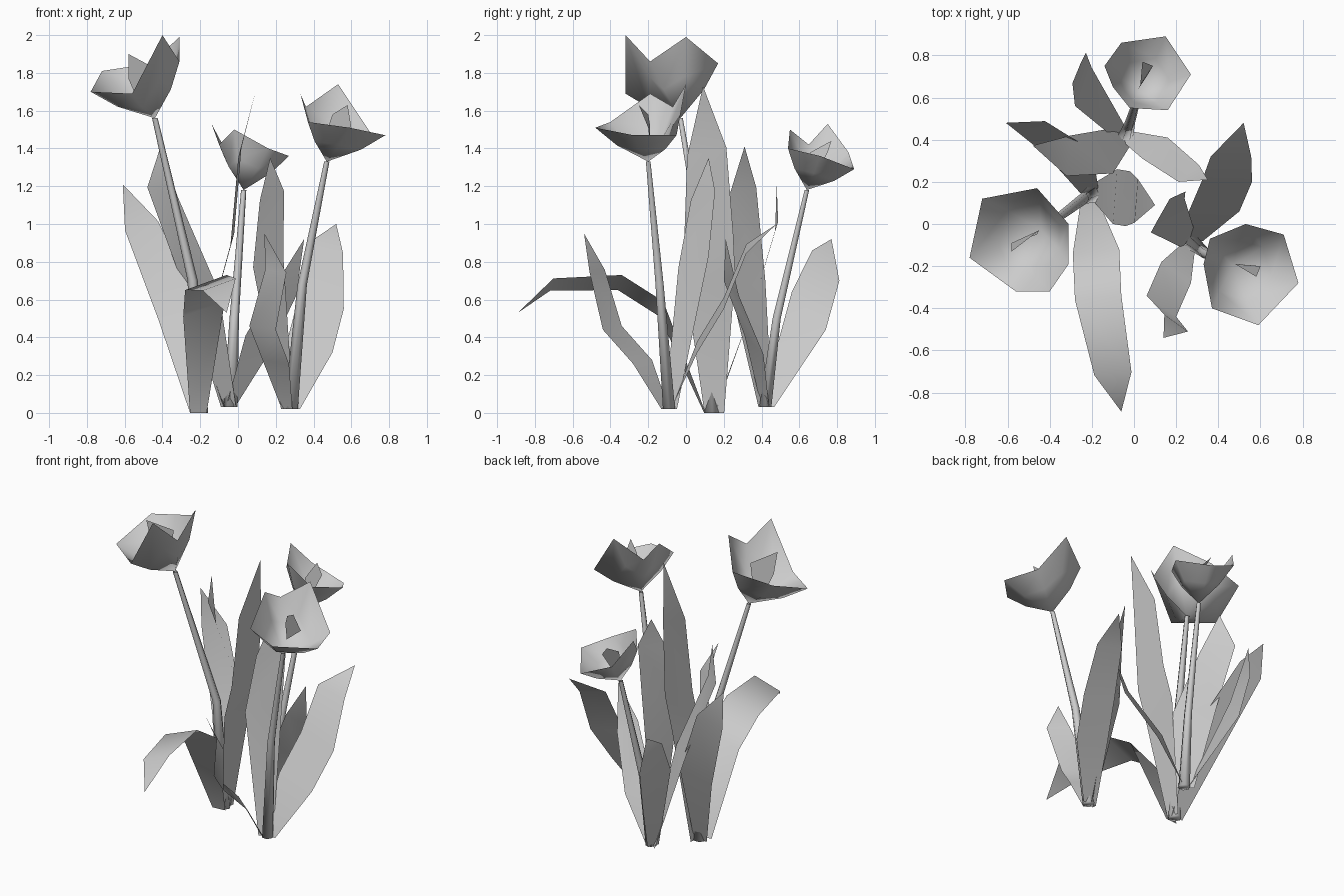
import bpy
import math
from mathutils import Vector

cube = bpy.data.objects.get("Cube")
if cube:
    bpy.data.objects.remove(cube, do_unlink=True)

grey = bpy.data.materials.new("plain_grey")
grey.use_nodes = True
grey.diffuse_color = (0.6, 0.6, 0.6, 1)
grey.node_tree.nodes["Principled BSDF"].inputs["Base Color"].default_value = grey.diffuse_color


def add_mesh(name, verts, faces, smooth=True):
    mesh = bpy.data.meshes.new(name)
    mesh.from_pydata([tuple(v) for v in verts], [], faces)
    mesh.materials.append(grey)
    mesh.polygons.foreach_set("use_smooth", [smooth] * len(faces))
    mesh.update()
    obj = bpy.data.objects.new(name, mesh)
    bpy.context.collection.objects.link(obj)
    return obj


def bridge(first, second, count):
    """Quads between two closed rings of vertices."""
    return [(first + i, first + (i + 1) % count,
             second + (i + 1) % count, second + i) for i in range(count)]


def stem(name, path, radii, sides=6):
    """Tapered bent tube with horizontal rings and a closed foot."""
    verts, faces = [], [tuple(reversed(range(sides)))]
    for centre, radius in zip(path, radii):
        for i in range(sides):
            angle = math.tau * i / sides
            offset = Vector((math.cos(angle), math.sin(angle), 0)) * radius
            verts.append(Vector(centre) + offset)
    for row in range(len(path) - 1):
        faces += bridge(row * sides, (row + 1) * sides, sides)
    return add_mesh(name, verts, faces)


def blossom(name, base, rim):
    """Open cup: a pole at the stem, a bulging middle ring and a jagged rim."""
    base = Vector(base)
    rim = [Vector(p) for p in rim]
    count = len(rim)
    axis = (sum(rim, Vector()) / count - base).normalized()
    middle = []
    for point in rim:
        spoke = point - base
        radial = spoke - axis * spoke.dot(axis)
        middle.append(base + spoke * 0.5 + radial * 0.1)
    verts = [base] + middle + rim
    faces = [(0, 1 + i, 1 + (i + 1) % count) for i in range(count)]
    faces += bridge(1 + count, 1, count)
    return add_mesh(name, verts, faces)


def leaf(name, root, path, across):
    """Strip that starts narrow, widens and closes to a point."""
    across = Vector(across)
    rows = [Vector(root)] + [Vector(p) for p in path]
    widths = [0.4] + [1.0] * (len(path) - 2) + [0.8]
    verts, faces = [], []
    for centre, width in zip(rows, widths):
        verts += [centre - across * width, centre + across * width]
    verts[0].z = verts[1].z = rows[0].z
    for i in range(0, len(verts) - 2, 2):
        faces.append((i, i + 1, i + 3, i + 2))
    last = len(verts)
    verts.append(rows[-1])
    faces.append((last - 2, last - 1, last))
    return add_mesh(name, verts, faces)


def inner_petal(name, outline):
    return add_mesh(name, outline, [tuple(range(len(outline)))], smooth=False)


# Tall plant, leaning left of the viewer
root = (-0.2, 0.14, 0)
top = (-0.44, -0.03, 1.56)
stem("tall_stem", [root, (-0.24, 0.12, 0.7), top], (0.042, 0.027, 0.015))
blossom("tall_blossom", top, [
    (-0.72, 0.12, 1.81), (-0.46, 0.17, 1.85), (-0.31, 0, 1.99),
    (-0.31, -0.19, 1.86), (-0.4, -0.32, 2), (-0.56, -0.32, 1.69),
    (-0.78, -0.16, 1.7)])
inner_petal("tall_inner_petal", [
    (-0.46, -0.05, 1.63), (-0.45, -0.03, 1.83), (-0.58, -0.13, 1.9),
    (-0.58, -0.09, 1.77), (-0.55, -0.08, 1.7)])
leaf("tall_drooping_leaf", (-0.21, 0.1, 0),
     [(-0.18, -0.13, 0.55), (-0.17, -0.35, 0.69), (-0.1, -0.71, 0.68),
      (-0.06, -0.89, 0.53)], (0.11, 0.01, 0.04))
leaf("tall_upright_leaf", (-0.18, 0.15, 0),
     [(-0.09, 0.13, 0.7), (-0.03, 0.12, 0.92), (0.01, 0.11, 1.38),
      (0.1, 0.09, 1.73)], (0.01, 0.13, 0.03))
leaf("tall_side_leaf", (-0.21, 0.15, 0),
     [(-0.31, 0.34, 0.52), (-0.51, 0.48, 0.99), (-0.61, 0.48, 1.21)],
     (0.11, 0.01, 0.03))

# Middle plant, leaning right of the viewer
root = (0.28, -0.09, 0.02)
top = (0.47, -0.2, 1.33)
stem("middle_stem", [root, (0.34, -0.14, 0.68), top], (0.037, 0.025, 0.014))
blossom("middle_blossom", top, [
    (0.36, -0.07, 1.62), (0.53, 0, 1.74), (0.71, -0.05, 1.47),
    (0.78, -0.28, 1.47), (0.59, -0.48, 1.51), (0.37, -0.4, 1.54),
    (0.33, -0.19, 1.69)])
inner_petal("middle_inner_petal", [
    (0.49, -0.19, 1.42), (0.48, -0.19, 1.52), (0.5, -0.2, 1.58),
    (0.58, -0.25, 1.63), (0.6, -0.2, 1.51)])
leaf("middle_back_leaf", (0.28, -0.08, 0.02),
     [(0.38, 0.06, 0.35), (0.44, 0.2, 0.58), (0.46, 0.32, 0.87),
      (0.52, 0.48, 1)], (0.12, 0, -0.03))
leaf("middle_upright_leaf", (0.26, -0.08, 0.02),
     [(0.16, 0.04, 0.8), (0.18, 0.09, 1.15), (0.17, 0.12, 1.35)],
     (0.08, 0.08, 0.03))
leaf("middle_front_leaf", (0.26, -0.11, 0.02),
     [(0.2, -0.23, 0.27), (0.13, -0.39, 0.45), (0.2, -0.47, 0.75),
      (0.14, -0.54, 0.95)], (0.07, -0.05, -0.01))

# Short plant at the back
root = (-0.04, 0.42, 0.03)
top = (0.03, 0.64, 1.18)
stem("short_stem", [root, (-0.02, 0.48, 0.5), top], (0.037, 0.025, 0.014))
blossom("short_blossom", top, [
    (-0.06, 0.86, 1.38), (0.15, 0.89, 1.29), (0.27, 0.71, 1.36),
    (0.16, 0.54, 1.4), (-0.02, 0.55, 1.5), (-0.1, 0.65, 1.42),
    (-0.14, 0.75, 1.53)])
inner_petal("short_inner_petal", [
    (0.02, 0.64, 1.25), (0.03, 0.66, 1.38), (0.04, 0.77, 1.44),
    (0.09, 0.75, 1.38), (0.06, 0.7, 1.28)])
leaf("short_tall_leaf", (-0.05, 0.42, 0.03),
     [(-0.2, 0.33, 0.67), (-0.4, 0.3, 1.17), (-0.41, 0.31, 1.41)],
     (0.1, -0.09, -0.03))
leaf("short_back_leaf", (-0.06, 0.43, 0.03),
     [(-0.24, 0.65, 0.54), (-0.26, 0.74, 0.78), (-0.25, 0.77, 0.92)],
     (0.04, 0.09, -0.1))
leaf("short_side_leaf", (-0.04, 0.42, 0.03),
     [(0.1, 0.36, 0.36), (0.26, 0.24, 0.66), (0.35, 0.21, 0.92)],
     (-0.06, -0.05, 0.05))
